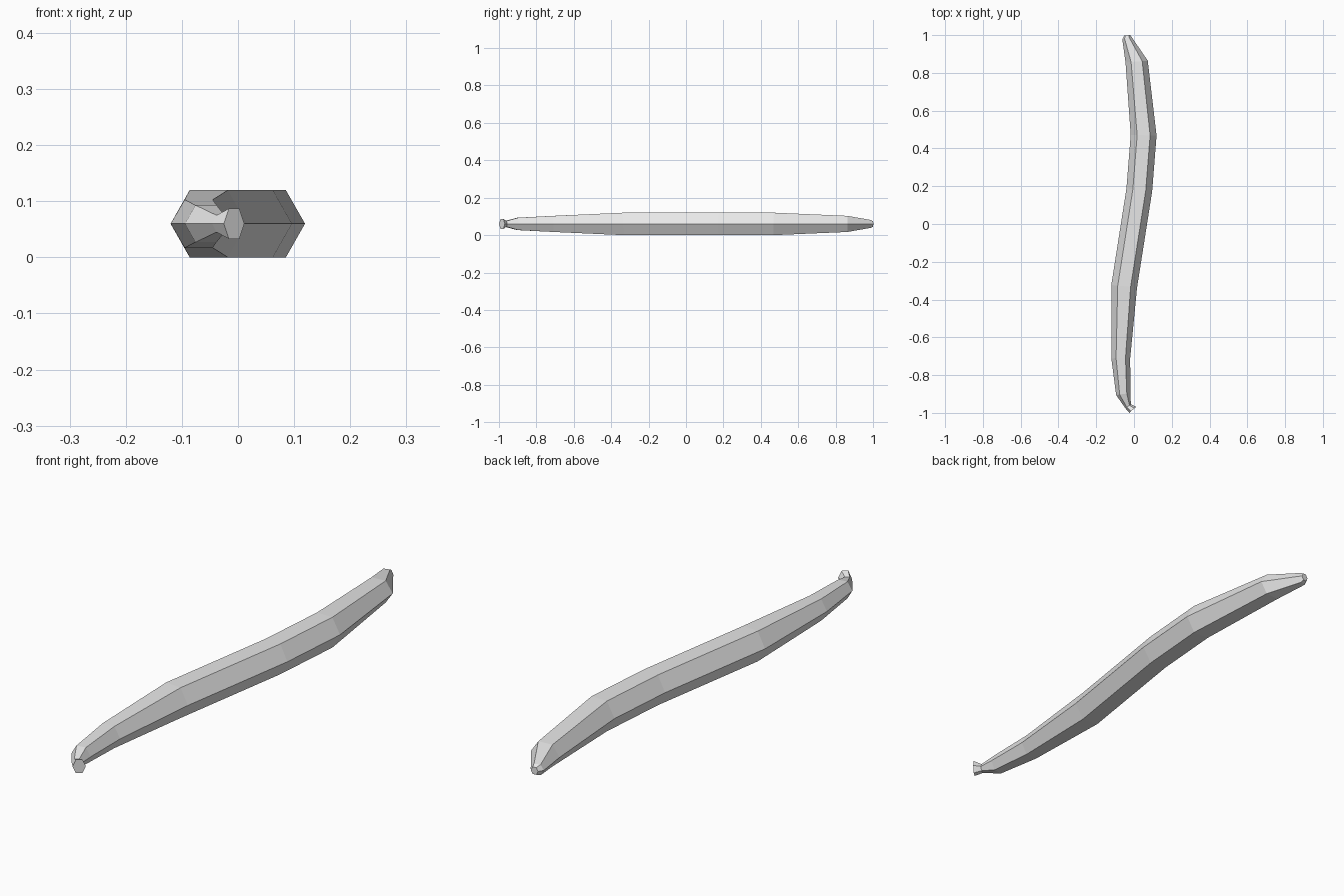
import bpy, bmesh, math

if "Cube" in bpy.data.objects:
    bpy.data.objects.remove(bpy.data.objects["Cube"])

# Stations along the pod: centre x, centre y, half width, half height, ring turn (radians)
stations = [
    (-0.036, 1.000, 0.015, 0.014, 0.10),
    (-0.038, 0.985, 0.025, 0.021, 0.28),
    (0.014, 0.860, 0.059, 0.043, 0.08),
    (0.051, 0.470, 0.0685, 0.060, -0.03),
    (0.028, 0.180, 0.0685, 0.060, -0.12),
    (-0.052, -0.330, 0.0685, 0.060, -0.10),
    (-0.070, -0.710, 0.050, 0.043, 0.02),
    (-0.057, -0.900, 0.038, 0.033, 0.15),
    (-0.031, -0.965, 0.018, 0.015, 0.62),
    (-0.007, -0.984, 0.024, 0.027, 0.70),
]

# Hexagonal rings joined into one bent pod with a flared stem end
bm = bmesh.new()
rings = []
for cx, cy, w, h, turn in stations:
    ring = []
    for k in range(6):
        a = k * math.pi / 3
        off = w * math.cos(a)
        z = 0.06 + h * math.sin(a) / math.sin(math.pi / 3)
        ring.append(bm.verts.new((cx + off * math.cos(turn), cy + off * math.sin(turn), z)))
    rings.append(ring)
for r0, r1 in zip(rings, rings[1:]):
    for k in range(6):
        j = (k + 1) % 6
        bm.faces.new((r0[k], r0[j], r1[j], r1[k]))
bm.faces.new(rings[0])
bm.faces.new(rings[-1])
bmesh.ops.recalc_face_normals(bm, faces=bm.faces)

mesh = bpy.data.meshes.new("pod")
bm.to_mesh(mesh)
bm.free()
pod = bpy.data.objects.new("pod", mesh)
bpy.context.collection.objects.link(pod)

# Plain light grey
grey = bpy.data.materials.new("light grey")
grey.diffuse_color = (0.8, 0.8, 0.8, 1)
grey.use_nodes = True
grey.node_tree.nodes["Principled BSDF"].inputs["Base Color"].default_value = grey.diffuse_color
mesh.materials.append(grey)
